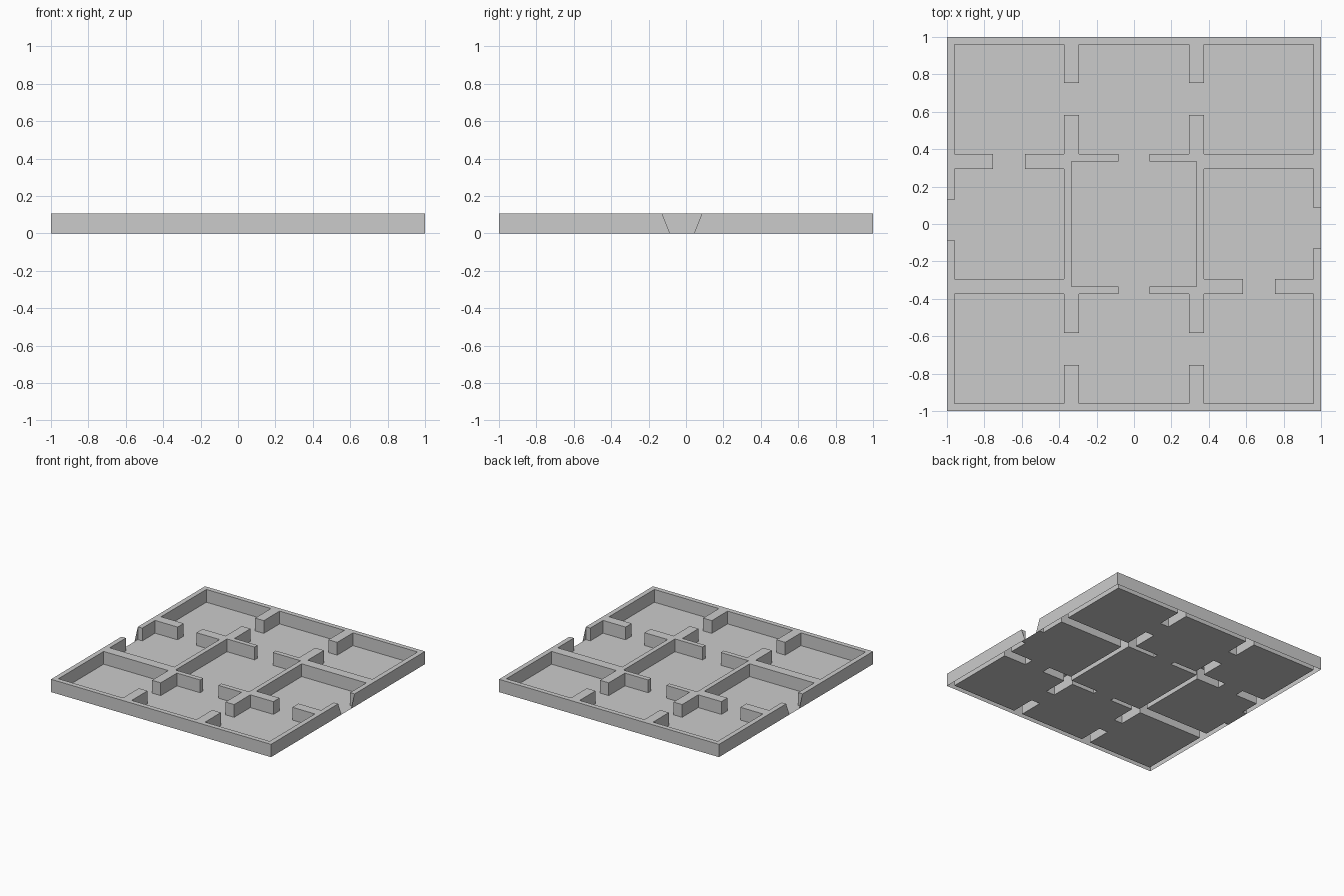
import bpy, bmesh, math

if "Cube" in bpy.data.objects:
    bpy.data.objects.remove(bpy.data.objects["Cube"])

H = 0.105                        # wall height
A, B, C = 0.373, 0.294, 0.334    # partition faces
E = 0.96                         # inner face of outer wall
D, N, F = 0.083, 0.583, 0.755    # doorway edges
G0, G1 = -0.085, 0.128           # gateway in the left wall

# Half of the plan as x0, x1, y0, y1; the rest is its 180 degree rotation
half = [
    (-1, 1, E, 1), (-1, -E, -1, G0), (-1, -E, G1, 1),    # outer walls
    (-A, -B, F, E), (B, A, F, E),                        # top stubs
    (-A, -B, C, N), (B, A, C, N),                        # upright partitions
    (-A, -D, C, A), (D, A, C, A),                        # centre room front
    (-A, -C, -A, A),                                     # centre room side
    (-E, -F, B, A), (-N, -A, B, A), (A, E, B, A),        # cross partitions
]
rects = half + [(-x1, -x0, -y1, -y0) for x0, x1, y0, y1 in half]
xs = sorted({v for r in rects for v in r[:2]})
ys = sorted({v for r in rects for v in r[2:]})
nx, ny = len(xs) - 1, len(ys) - 1


def is_wall(i, j):
    if not (0 <= i < nx and 0 <= j < ny):
        return False
    x, y = (xs[i] + xs[i + 1]) / 2, (ys[j] + ys[j + 1]) / 2
    return any(r[0] < x < r[1] and r[2] < y < r[3] for r in rects)


def face(bm, *pts):
    bm.faces.new([bm.verts.new(p) for p in pts])


def finish(bm, name):
    bmesh.ops.remove_doubles(bm, verts=bm.verts[:], dist=1e-5)
    bmesh.ops.dissolve_limit(bm, angle_limit=math.radians(1),
                             verts=bm.verts[:], edges=bm.edges[:])
    me = bpy.data.meshes.new(name)
    bm.to_mesh(me)
    bm.free()
    bpy.context.collection.objects.link(bpy.data.objects.new(name, me))


floor, walls = bmesh.new(), bmesh.new()
for i in range(nx):
    for j in range(ny):
        c = [(xs[i], ys[j]), (xs[i + 1], ys[j]),
             (xs[i + 1], ys[j + 1]), (xs[i], ys[j + 1])]
        if not is_wall(i, j):
            face(floor, *[(x, y, 0) for x, y in c])      # room floor
            continue
        face(walls, *[(x, y, H) for x, y in c])          # wall top
        for k, (di, dj) in enumerate([(0, -1), (1, 0), (0, 1), (-1, 0)]):
            if not is_wall(i + di, j + dj):              # wall side
                p, q = c[k], c[(k + 1) % 4]
                face(walls, (*p, 0), (*q, 0), (*q, H), (*p, H))

# Slanted outer skin beside each gateway
for s in (-1, 1):
    face(walls, (s, -s * G1, 0), (s, -s * G1, H), (s, -s * 0.085, 0))
    face(walls, (s, -s * G0, H), (s, -s * G0, 0), (s, s * 0.043, 0))

finish(floor, "room_floors")
finish(walls, "hollow_walls")
